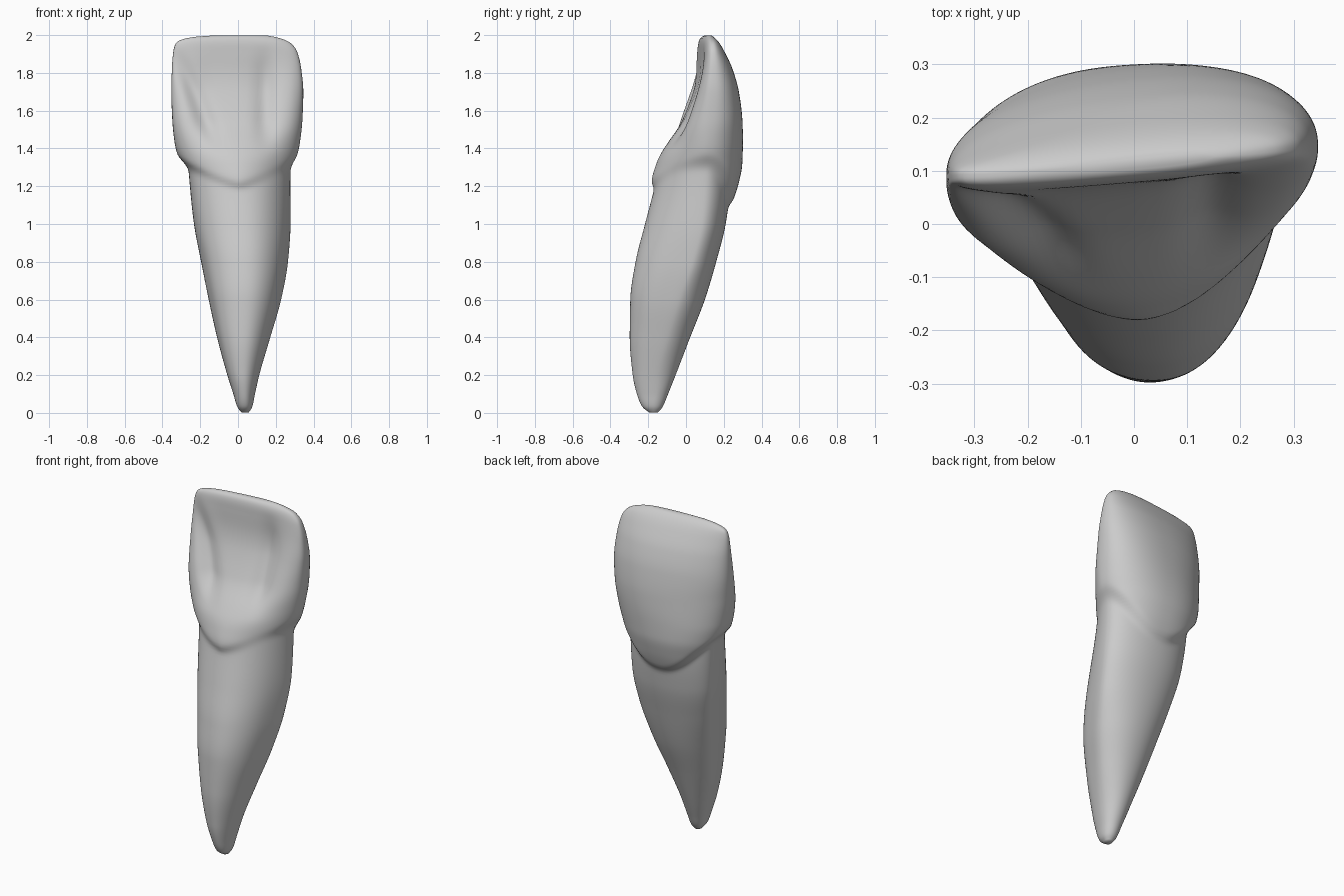
import bpy
import bmesh
from math import sin, cos, pi, exp, copysign

if "Cube" in bpy.data.objects:
    bpy.data.objects.remove(bpy.data.objects["Cube"], do_unlink=True)

RINGS, SIDES = 150, 120

# Cross-sections: height, left x, right x, front y, back y, y of widest point
ROOT = [
    (0.0, 0.02, 0.055, -0.19, -0.15, -0.17),
    (0.03, -0.003, 0.075, -0.23, -0.125, -0.17),
    (0.1, -0.025, 0.09, -0.26, -0.095, -0.16),
    (0.2, -0.057, 0.113, -0.282, -0.055, -0.15),
    (0.4, -0.112, 0.172, -0.298, 0.022, -0.1),
    (0.6, -0.157, 0.23, -0.295, 0.1, -0.04),
    (0.8, -0.197, 0.266, -0.267, 0.16, 0.03),
    (1.0, -0.234, 0.279, -0.217, 0.21, 0.08),
    (1.2, -0.255, 0.277, -0.165, 0.235, 0.1),
    (1.4, -0.27, 0.28, -0.12, 0.24, 0.11),
]
# Same columns, plus the squareness of the front half
CROWN = [
    (1.08, -0.24, 0.26, -0.17, 0.235, 0.1, 1.8),
    (1.22, -0.267, 0.28, -0.182, 0.28, 0.1, 1.8),
    (1.32, -0.305, 0.303, -0.157, 0.298, 0.1, 1.9),
    (1.42, -0.334, 0.326, -0.108, 0.3, 0.1, 2.1),
    (1.55, -0.348, 0.341, -0.04, 0.294, 0.11, 2.7),
    (1.7, -0.353, 0.346, 0.022, 0.274, 0.12, 3.2),
    (1.82, -0.35, 0.335, 0.057, 0.24, 0.12, 3.4),
    (1.91, -0.343, 0.314, 0.073, 0.197, 0.12, 3.4),
    (1.96, -0.328, 0.277, 0.08, 0.167, 0.12, 3),
    (1.99, -0.25, 0.2, 0.09, 0.14, 0.115, 2.5),
    (2.0, -0.1, 0.14, 0.105, 0.123, 0.114, 2),
]


def smoothstep(t):
    t = max(0.0, min(1.0, t))
    return t * t * (3 - 2 * t)


def bump(t, width):
    return exp(-(t / width) ** 2)


def slope(p, q):
    """Limited tangent, so that a profile never overshoots."""
    return 2 * p * q / (p + q) if p * q > 0 else 0


def sample(table, z):
    """Smooth interpolation of a section table at one height."""
    z = max(table[0][0], min(table[-1][0], z))
    i = 0
    while i < len(table) - 2 and z > table[i + 1][0]:
        i += 1
    a, b = table[i], table[i + 1]
    before, after = table[max(i - 1, 0)], table[min(i + 2, len(table) - 1)]
    h = b[0] - a[0]
    t = (z - a[0]) / h
    result = []
    for k in range(1, len(a)):
        chord = (b[k] - a[k]) / h
        left = (a[k] - before[k]) / (a[0] - before[0]) if i else chord
        last = after is b
        right = chord if last else (after[k] - b[k]) / (after[0] - b[0])
        m0, m1 = slope(left, chord), slope(chord, right)
        result.append(a[k] + t * h * m0
                      + t * t * (3 * (b[k] - a[k]) - h * (2 * m0 + m1))
                      + t ** 3 * (h * (m0 + m1) - 2 * (b[k] - a[k])))
    return result


def section_point(section, c, s, front_power, back_power):
    x0, x1, front, back, widest = section[:5]
    power = 2 / (front_power if s < 0 else back_power)
    u = copysign(abs(c) ** power, c)
    v = abs(s) ** power
    x = (x0 + x1) / 2 + u * (x1 - x0) / 2
    y = widest + v * ((front if s < 0 else back) - widest)
    return x, y


def root_point(c, s, z):
    # Fuller on the right of the front than on the left
    x, y = section_point(sample(ROOT, z), c, s, 2.1 - 0.25 * c, 2.05)
    # Shallow lengthwise groove on each flank
    hollow = bump(s + 0.35, 0.3) * bump(z - 0.65, 0.35)
    x -= copysign(0.009, c) * hollow * abs(c)
    return x, y


def crown_point(c, s, z):
    section = sample(CROWN, z)
    x, y = section_point(section, c, s, section[5] - 0.2 * c, 2.2)
    if s < 0:
        # Hollow between the marginal ridges, with two grooves
        window = smoothstep((z - 1.36) / 0.2) * smoothstep((1.98 - z) / 0.28)
        hollow = 0.025 * smoothstep((0.3 - abs(x)) / 0.16)
        left_path = -0.12 - 0.4 * (z - 1.42)
        hollow += 0.03 * bump(x - left_path, 0.05)
        hollow += 0.025 * bump(x - 0.14, 0.05)
        y += window * hollow * smoothstep(-s * 3)
    # The biting edge is slightly turned
    turn = 0.08 + 0.03 * max(s, 0)
    return x, y + turn * x * smoothstep((z - 1.2) / 0.4)


def neck_height(c, s):
    """Height of the line where crown meets root."""
    if s < 0:
        return 1.175 + 0.1 * abs(c) ** 1.3
    return 1.085 + 0.19 * c * c


def tooth_point(c, s, z):
    w = smoothstep((z - neck_height(c, s)) / (0.045 + 0.05 * c * c))
    rx, ry = root_point(c, s, z)
    cx, cy = crown_point(c, s, z)
    return rx + w * (cx - rx), ry + w * (cy - ry), z


# Loft the tooth, with rings crowded towards both rounded ends
bm = bmesh.new()
rings = []
for i in range(RINGS + 1):
    t = i / RINGS
    z = 2 * (0.6 * t + 0.4 * (1 - cos(pi * t)) / 2)
    angles = [2 * pi * j / SIDES for j in range(SIDES)]
    rings.append([bm.verts.new(tooth_point(cos(a), sin(a), z)) for a in angles])
for low, high in zip(rings, rings[1:]):
    for j in range(SIDES):
        k = (j + 1) % SIDES
        bm.faces.new((low[j], low[k], high[k], high[j]))
bm.faces.new(rings[0][::-1])
bm.faces.new(rings[-1])

mesh = bpy.data.meshes.new("tooth")
bm.to_mesh(mesh)
bm.free()
tooth = bpy.data.objects.new("tooth", mesh)
bpy.context.collection.objects.link(tooth)

# Gentle relaxing of the surface
relax = tooth.modifiers.new("relax", 'SMOOTH')
relax.factor = 0.5
relax.iterations = 3

# One plain grey
grey = bpy.data.materials.new("light grey")
grey.use_nodes = True
colour = (0.6, 0.6, 0.6, 1)
grey.diffuse_color = colour
grey.node_tree.nodes["Principled BSDF"].inputs["Base Color"].default_value = colour
mesh.materials.append(grey)

for obj in bpy.context.selected_objects:
    obj.select_set(False)
tooth.select_set(True)
bpy.context.view_layer.objects.active = tooth
bpy.ops.object.shade_smooth()
